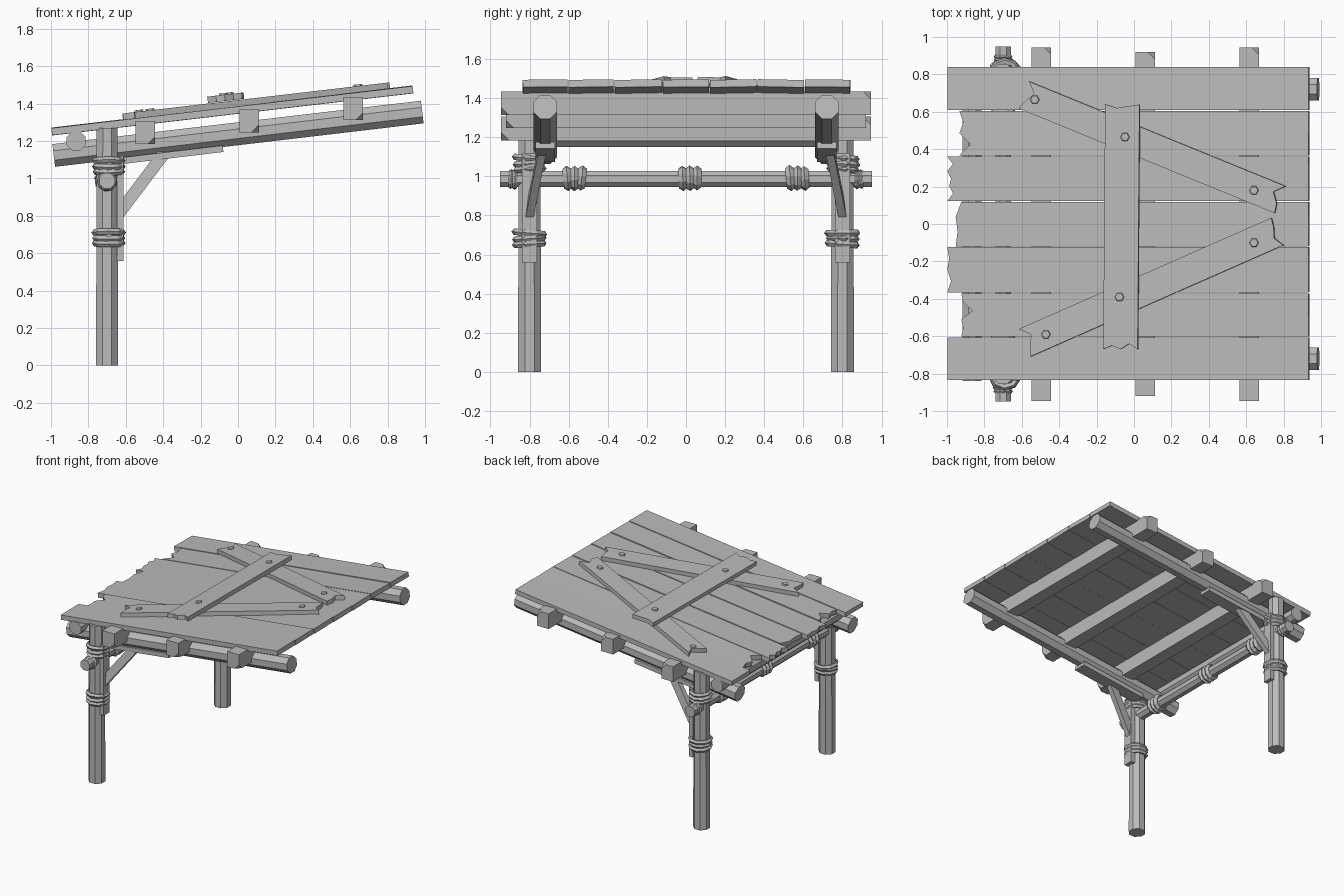
import bpy, bmesh, math, random
from mathutils import Vector, Matrix

random.seed(4)
if "Cube" in bpy.data.objects:
    bpy.data.objects.remove(bpy.data.objects["Cube"])

wood = bpy.data.materials.new("weathered_grey")
wood.use_nodes = True
GREY = (0.5, 0.5, 0.5, 1)
wood.diffuse_color = GREY
wood.node_tree.nodes["Principled BSDF"].inputs["Base Color"].default_value = GREY

SLOPE = math.atan(0.1166)
DECK = Matrix.Translation((0, 0, 1.386)) @ Matrix.Rotation(-SLOPE, 4, 'Y')


def finish(name, bm, matrix):
    bmesh.ops.recalc_face_normals(bm, faces=bm.faces)
    mesh = bpy.data.meshes.new(name)
    bm.to_mesh(mesh)
    bm.free()
    mesh.materials.append(wood)
    obj = bpy.data.objects.new(name, mesh)
    obj.matrix_world = matrix
    bpy.context.collection.objects.link(obj)
    return obj


def span(a, b):
    """Frame at the middle of a-b with local z along the span."""
    a, b = Vector(a), Vector(b)
    z = (b - a).normalized()
    ref = Vector((0, 1, 0)) if abs(z.y) < 0.9 else Vector((1, 0, 0))
    x = ref.cross(z).normalized()
    y = z.cross(x)
    rot = Matrix((x, y, z)).transposed().to_4x4()
    return Matrix.Translation((a + b) / 2) @ rot, (b - a).length


def log(name, a, b, r, r2=None, sides=8):
    matrix, length = span(a, b)
    bm = bmesh.new()
    bmesh.ops.create_cone(bm, cap_ends=True, segments=sides, radius1=r,
                          radius2=r2 or r, depth=length)
    bmesh.ops.rotate(bm, verts=bm.verts,
                     matrix=Matrix.Rotation(math.pi / sides, 3, 'Z'))
    return finish(name, bm, matrix)


def beam(name, a, b, wx, wy, chamfer=0):
    matrix, length = span(a, b)
    bm = bmesh.new()
    bmesh.ops.create_cube(bm, size=1)
    bmesh.ops.scale(bm, verts=bm.verts, vec=(wx, wy, length))
    # Knock off one corner of each end, as if hewn
    if chamfer:
        corners = [v for v in bm.verts if v.co.x * v.co.z > 0 and v.co.y > 0]
        bmesh.ops.bevel(bm, geom=corners, offset=chamfer, affect='VERTICES',
                        segments=1)
    return finish(name, bm, matrix)


def plank(name, matrix, length, width, thick, start=(0, 0), end=(0, 0)):
    """Flat board along local x, top at z = 0; start/end give splinter depths."""
    bm = bmesh.new()
    outline = []
    for side, cuts in ((-1, start), (1, end)):
        for i, cut in enumerate(cuts):
            t = i / (len(cuts) - 1) - 0.5
            outline.append((side * (length / 2 - cut), -side * -t * width))
    face = bm.faces.new([bm.verts.new((x, y, 0)) for x, y in outline])
    ext = bmesh.ops.extrude_face_region(bm, geom=[face])
    moved = [g for g in ext["geom"] if isinstance(g, bmesh.types.BMVert)]
    bmesh.ops.translate(bm, verts=moved, vec=(0, 0, -thick))
    return finish(name, bm, matrix)


def lashing(name, centre, axis, radius, height, strands=3):
    """Stack of faceted rope turns around an axis."""
    turn = Vector(axis).to_track_quat('Z', 'Y').to_matrix().to_4x4()
    base = Matrix.Translation(centre) @ turn
    bm = bmesh.new()
    minor = height / strands * 0.62
    for s in range(strands):
        lift = ((s + 0.5) / strands - 0.5) * height
        tilt = Matrix.Rotation(random.uniform(-0.1, 0.1), 4, 'X')
        spin = Matrix.Rotation(random.uniform(0, 1), 4, 'Z')
        grow = radius * random.uniform(0.95, 1.03) - minor
        place = Matrix.Translation((0, 0, lift)) @ tilt @ spin
        rings = []
        for i in range(9):
            a = i * math.tau / 9
            ring = []
            for j in range(5):
                b = j * math.tau / 5
                d = grow + minor * math.cos(b)
                co = Vector((d * math.cos(a), d * math.sin(a), minor * math.sin(b)))
                ring.append(bm.verts.new(place @ co))
            rings.append(ring)
        for i in range(9):
            p, q = rings[i], rings[(i + 1) % 9]
            for j in range(5):
                k = (j + 1) % 5
                bm.faces.new((p[j], q[j], q[k], p[k]))
    return finish(name, bm, base)


# Posts, rafters and braces on both sides
for side, label in ((-1, "front"), (1, "back")):
    y, ry = 0.8 * side, 0.72 * side
    log(label + "_post", (-0.7, y, 0), (-0.7, y, 1.27), 0.064, 0.06)
    log(label + "_rafter", (-0.985, ry, 1.123), (0.985, ry, 1.355), 0.066)
    beam(label + "_post_cleat", (-0.63, y, 0.56), (-0.63, y, 1.12), 0.035, 0.075)
    beam(label + "_rafter_cleat", (-0.65, ry, 1.091), (-0.08, ry, 1.159), 0.035, 0.1)
    beam(label + "_brace", (-0.64, y, 0.81), (-0.39, 0.735 * side, 1.14), 0.065, 0.04)
    lashing(label + "_lower_lashing", (-0.69, y, 0.682), (0, 0, 1), 0.092, 0.085)
    lashing(label + "_upper_lashing", (-0.69, y, 1.065), (0, 0, 1), 0.09, 0.085)
    lashing(label + "_crossbar_end_lashing", (-0.7, 0.885 * side, 0.985),
            (0, 1, 0), 0.054, 0.04, 2)

# Crossbar tied between the posts
log("crossbar", (-0.7, -0.95, 0.987), (-0.7, 0.95, 0.987), 0.045)
for i, y in enumerate((-0.57, 0.02, 0.57)):
    lashing(f"crossbar_lashing_{i + 1}", (-0.7, y, 0.99), (0, 1, 0), 0.068, 0.11)

# Purlins carrying the deck
log("low_purlin", (-0.865, -0.84, 1.2), (-0.865, 0.84, 1.2), 0.055)
for i, (x, z, half) in enumerate(((-0.495, 1.245, 0.945), (0.06, 1.308, 0.92),
                                  (0.617, 1.374, 0.945))):
    beam(f"purlin_{i + 1}", (x, -half, z), (x, half, z), 0.122, 0.105, 0.04)

# Deck planks: y from, y to, low end x, splinters at the low end
planks = (
    (-0.835, -0.607, -1.0, (0, 0)),
    (-0.602, -0.372, -0.925, (0, 0.01, 0.06, 0, 0.01, 0)),
    (-0.365, -0.124, -1.0, (0, 0.01, 0, 0.02, 0)),
    (-0.119, 0.117, -0.955, (0.03, 0, 0.01, 0)),
    (0.123, 0.361, -1.0, (0, 0.03, 0, 0.02, 0.01, 0.03, 0)),
    (0.367, 0.604, -0.935, (0, 0.02, 0, 0.06, 0)),
    (0.609, 0.84, -1.0, (0, 0)),
)
for i, (y0, y1, x0, cuts) in enumerate(planks):
    roll = Matrix.Rotation(random.uniform(-0.02, 0.02), 4, 'X')
    spot = Matrix.Translation(((x0 + 0.935) / 2, (y0 + y1) / 2, 0))
    plank(f"deck_plank_{i + 1}", DECK @ spot @ roll, (0.935 - x0) * 1.005,
          y1 - y0, 0.038, cuts)


def patch(name, a, b, width, top, start, end):
    a, b = Vector(a), Vector(b)
    d = b - a
    spot = Matrix.Translation(((a + b) / 2).to_3d() + Vector((0, 0, top)))
    turn = Matrix.Rotation(math.atan2(d.y, d.x), 4, 'Z')
    plank(name, DECK @ spot @ turn, d.length, width, 0.034, start, end)


# Repair boards nailed on top
patch("back_diagonal_board", (-0.59, 0.69), (0.79, 0.13), 0.155, 0.033,
      (0, 0.05, 0.02, 0), (0, 0.01, 0.05, 0))
patch("front_diagonal_board", (-0.585, -0.635), (0.775, -0.04), 0.16, 0.033,
      (0, 0.05, 0.02, 0), (0, 0.03, 0.01, 0))
patch("cross_board", (-0.065, -0.67), (-0.055, 0.64), 0.185, 0.07,
      (0, 0.02, 0, 0.03, 0), (0, 0.01, 0.02, 0))

# Nail heads
nails = ((-0.53, 0.665, 0.033), (0.65, 0.18, 0.033), (-0.47, -0.59, 0.033),
         (0.65, -0.1, 0.033), (-0.04, 0.465, 0.07), (-0.07, -0.39, 0.07))
for i, (x, y, z) in enumerate(nails):
    log(f"nail_head_{i + 1}", DECK @ Vector((x, y, z - 0.005)),
        DECK @ Vector((x, y, z + 0.009)), 0.027, 0.022, 6)
